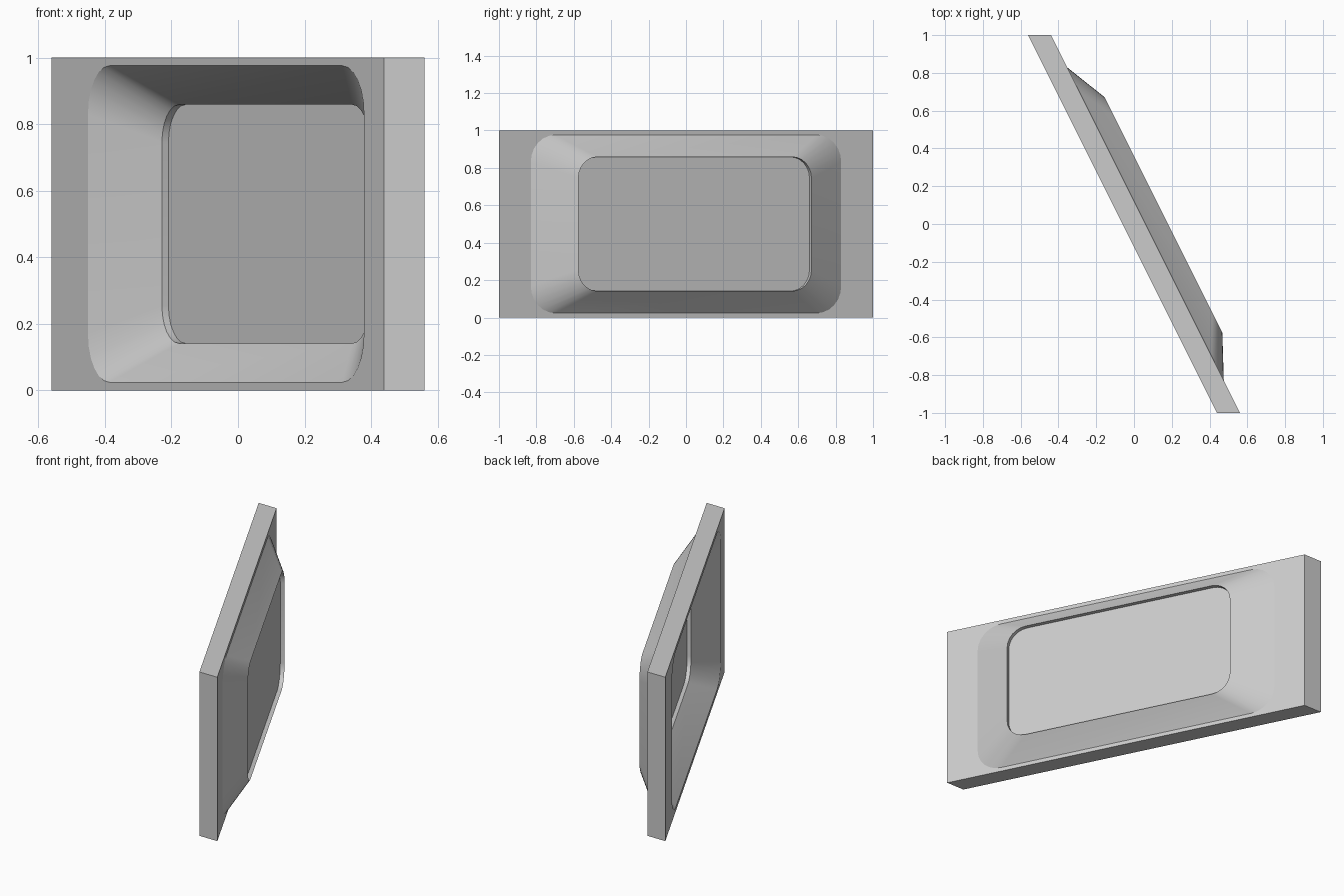
import bpy, bmesh, math
from mathutils import Vector

if "Cube" in bpy.data.objects:
    bpy.data.objects.remove(bpy.data.objects["Cube"])

# Frame of the slanted board: V along it, N out of its raised side
S = math.sqrt(5)
V, N, UP = Vector((-1, 2, 0)) / S, Vector((2, 1, 0)) / S, Vector((0, 0, 1))
SEG = 6      # steps per rounded corner


def ring(bm, centre, hv, hz, r, w):
    """Rounded rectangle of half sizes hv, hz in the board's plane at depth w."""
    verts = []
    for k, (sv, sz) in enumerate(((1, 1), (-1, 1), (-1, -1), (1, -1))):
        for i in range(SEG + 1):
            a = math.radians(90 * (k + i / SEG))
            v = centre + sv * (hv - r) + r * math.cos(a)
            z = 0.5 + sz * (hz - r) + r * math.sin(a)
            verts.append(bm.verts.new(V * v + UP * z + N * w))
    return verts


def loft(name, specs, smooth_bands, closed):
    """Join the rings into a closed tube, or cap the ends into a solid."""
    bm = bmesh.new()
    rings = [ring(bm, *s) for s in specs]
    n = len(rings[0])
    for b in range(len(rings) if closed else len(rings) - 1):
        lo, hi = rings[b], rings[(b + 1) % len(rings)]
        for i in range(n):
            j = (i + 1) % n
            f = bm.faces.new((lo[i], lo[j], hi[j], hi[i]))
            f.smooth = b in smooth_bands
    if not closed:
        bm.faces.new(rings[0])
        bm.faces.new(rings[-1])
    for r in rings:      # crisp creases along every outline
        for i in range(n):
            bm.edges.get((r[i], r[(i + 1) % n])).smooth = False
    bmesh.ops.remove_doubles(bm, verts=bm.verts, dist=1e-5)
    bmesh.ops.recalc_face_normals(bm, faces=bm.faces)
    me = bpy.data.meshes.new(name)
    bm.to_mesh(me)
    bm.free()
    ob = bpy.data.objects.new(name, me)
    bpy.context.collection.objects.link(ob)
    return ob


C, T = -0.027, 0.054                 # opening centre, half thickness
OUTER = (C, 0.928, 0.476, 0.145)     # foot of the slope
INNER = (C, 0.697, 0.359, 0.115)     # window opening

# Board with raised, sloping surround and hollow back
loft("sloped_frame", [
    (C, S / 2, 0.5, 0, T),           # raised-side board edge
    (*OUTER, T),
    (*INNER, 0.161),
    (*INNER, 0.079),
    (*OUTER, -T),
    (-C, S / 2, 0.5, 0, -T),         # hollow-side board edge
], {1, 2, 3}, True)

# Flat pane set inside the opening
loft("window_pane", [(*INNER, 0.101), (*INNER, 0.137)], {0}, False)
